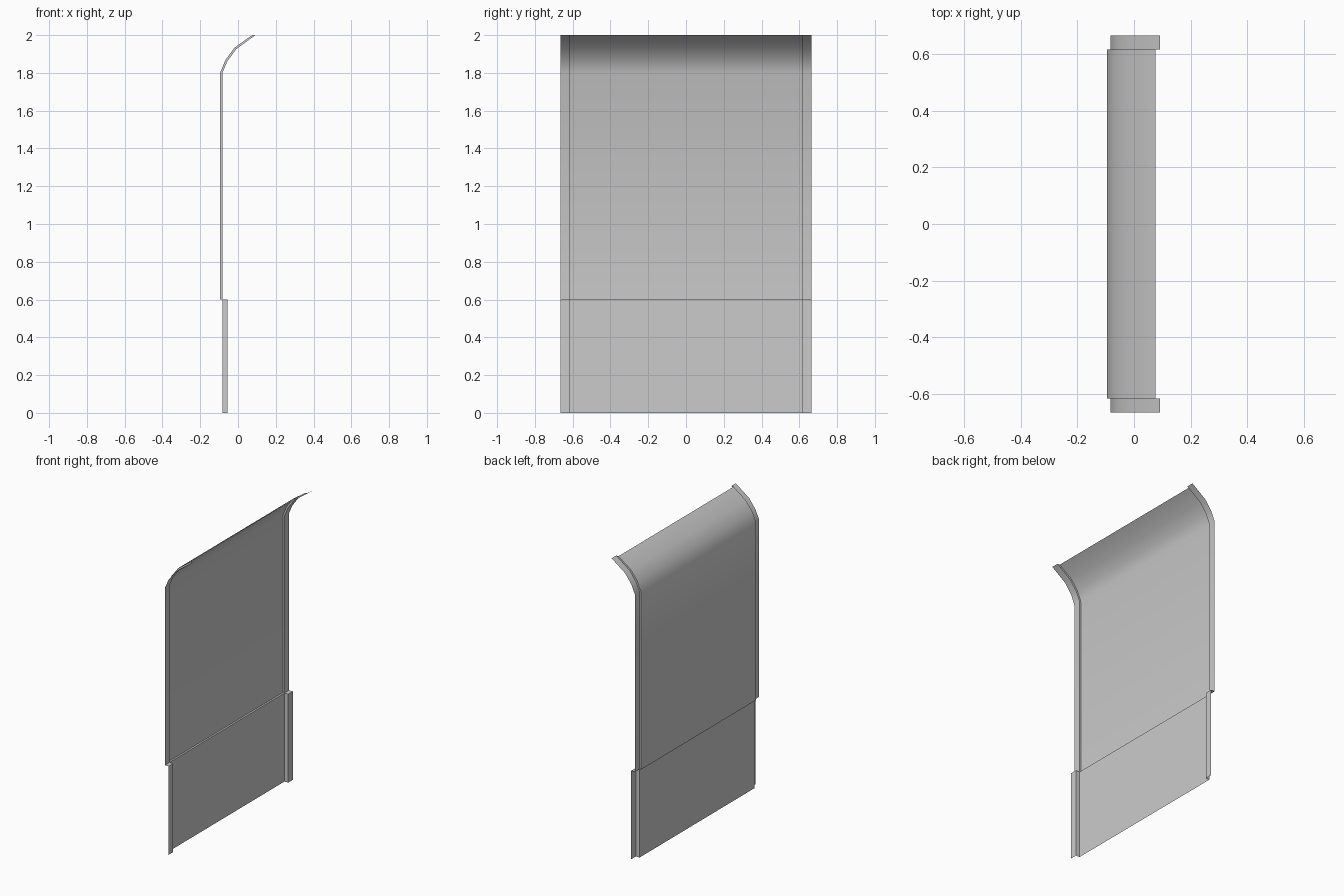
import bpy, bmesh, math

if "Cube" in bpy.data.objects:
    bpy.data.objects.remove(bpy.data.objects["Cube"])

HALF_W, STEP_Y = 0.665, 0.616

# Rows from bottom to top: (panel x, panel z, rim x, rim z)
rows = [
    (-0.083, 0.0, -0.055, 0.0),       # lower skirt
    (-0.083, 0.6, -0.055, 0.6),
    (-0.095, 0.6, -0.083, 0.6),       # ledge up to the main panel
    (-0.095, 1.8, -0.083, 1.8),
    (-0.067, 1.868, -0.056, 1.862),   # curled top
    (-0.018, 1.934, -0.009, 1.926),
    (0.075, 2.0, 0.092, 2.0),
]


def rim_section(row):
    """Cross-section over y: rim, step, recessed panel, step, rim."""
    px, pz, rx, rz = row
    return [(rx, -HALF_W, rz), (rx, -STEP_Y, rz), (px, -STEP_Y, pz),
            (px, STEP_Y, pz), (rx, STEP_Y, rz), (rx, HALF_W, rz)]


# Pressed sheet panel, lofted through the sections
bm = bmesh.new()
grid = [[bm.verts.new(p) for p in rim_section(r)] for r in rows]
for i in range(len(grid) - 1):
    for j in range(5):
        if i == 1 and j in (1, 3):
            continue  # step has no area at the ledge
        bm.faces.new((grid[i][j], grid[i][j + 1],
                      grid[i + 1][j + 1], grid[i + 1][j]))
bmesh.ops.remove_doubles(bm, verts=bm.verts, dist=1e-5)

mesh = bpy.data.meshes.new("curved_panel")
bm.to_mesh(mesh)
bm.free()
panel = bpy.data.objects.new("curved_panel", mesh)
bpy.context.collection.objects.link(panel)

# Smooth curl, sharp steps
bpy.context.view_layer.objects.active = panel
panel.select_set(True)
bpy.ops.object.shade_smooth_by_angle(angle=math.radians(35))
